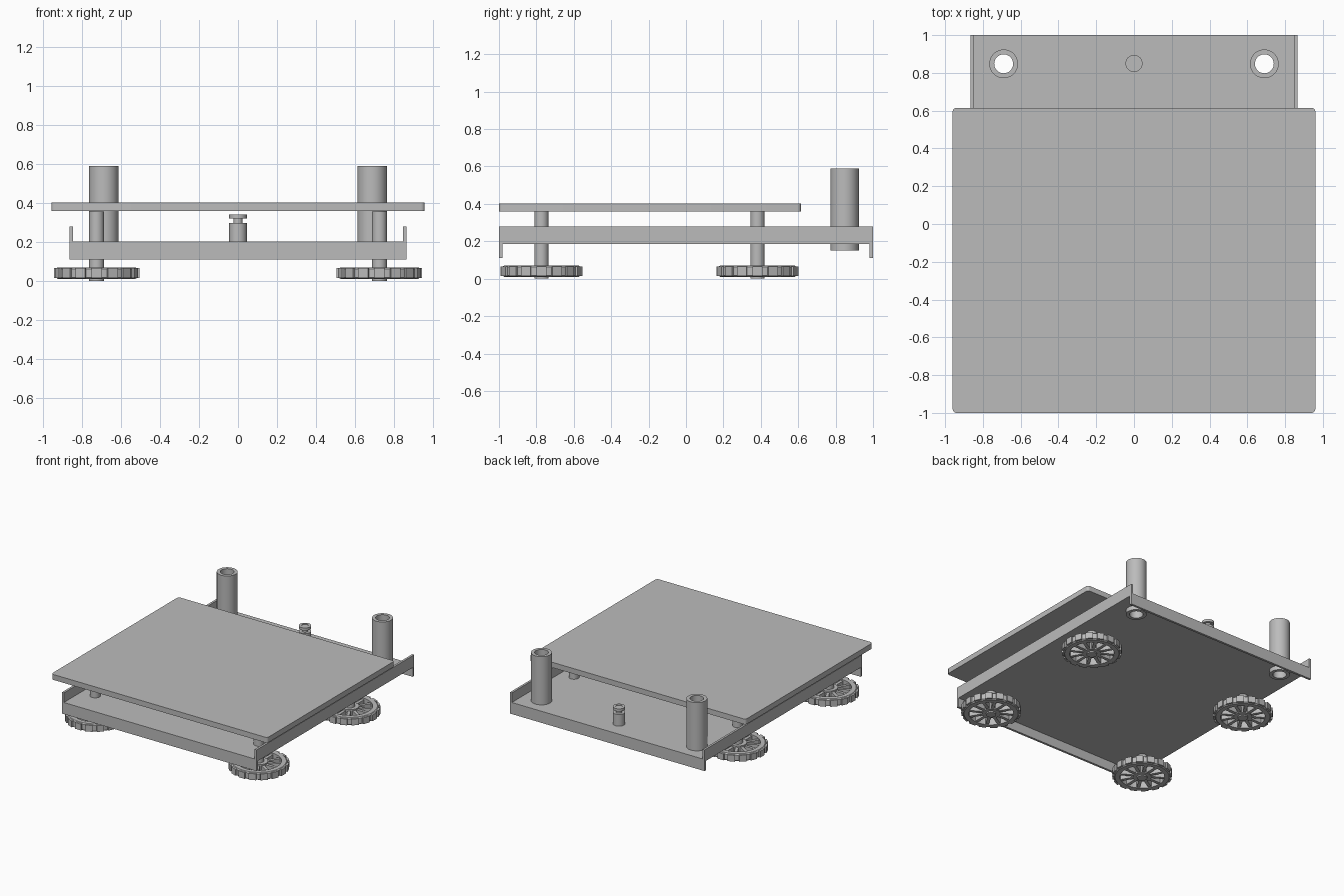
import bpy, bmesh, math
from mathutils import Matrix, Vector

cube = bpy.data.objects.get("Cube")
if cube:
    bpy.data.objects.remove(cube, do_unlink=True)

grey = bpy.data.materials.new("plain_grey")
grey.use_nodes = True
tone = (0.5, 0.5, 0.5, 1)
grey.diffuse_color = tone
grey.node_tree.nodes["Principled BSDF"].inputs["Base Color"].default_value = tone


def finish(name, bm, smooth=False):
    bmesh.ops.recalc_face_normals(bm, faces=bm.faces)
    mesh = bpy.data.meshes.new(name)
    bm.to_mesh(mesh)
    bm.free()
    mesh.materials.append(grey)
    obj = bpy.data.objects.new(name, mesh)
    bpy.context.collection.objects.link(obj)
    if smooth:
        bpy.ops.object.select_all(action='DESELECT')
        obj.select_set(True)
        bpy.context.view_layer.objects.active = obj
        bpy.ops.object.shade_smooth_by_angle(angle=math.radians(30))
    return obj


def add_box(bm, low, high, turn=0.0):
    """Box between two corners, then turned about the z axis."""
    low, high = Vector(low), Vector(high)
    matrix = (Matrix.Rotation(turn, 4, 'Z') @ Matrix.Translation((low + high) / 2)
              @ Matrix.Diagonal((*(high - low), 1)))
    bmesh.ops.create_cube(bm, size=1, matrix=matrix)


def add_lathe(bm, profile, steps=48, closed=False):
    """Revolve (radius, z) points; closed profiles make rings, open ones get end caps."""
    rings = []
    for r, z in profile:
        rings.append([bm.verts.new((r * math.cos(math.tau * i / steps),
                                    r * math.sin(math.tau * i / steps), z))
                      for i in range(steps)])
    pairs = list(zip(rings, rings[1:]))
    if closed:
        pairs.append((rings[-1], rings[0]))
    else:
        bm.faces.new(rings[0])
        bm.faces.new(rings[-1])
    for a, b in pairs:
        for i in range(steps):
            j = (i + 1) % steps
            bm.faces.new((a[i], a[j], b[j], b[i]))


def ring(inner, outer, low, high):
    return [(inner, low), (outer, low), (outer, high), (inner, high)]


def lathe(name, profile, location, **options):
    bm = bmesh.new()
    add_lathe(bm, profile, **options)
    obj = finish(name, bm, True)
    obj.location = location
    return obj


# Build plate with slightly rounded corners
bm = bmesh.new()
add_box(bm, (-0.96, -1, 0.36), (0.96, 0.615, 0.403))
uprights = [e for e in bm.edges if abs(e.verts[0].co.z - e.verts[1].co.z) > 0.01]
bmesh.ops.bevel(bm, geom=uprights, offset=0.02, segments=4, affect='EDGES', profile=0.5)
finish("top_plate", bm, True)

# Carriage sheet, drilled for the bearing tubes
W, T, Z = 0.865, 0.018, 0.185
TUBE_X, TUBE_Y = 0.69, 0.848
bm = bmesh.new()
add_box(bm, (-W, -1, Z), (W, 1, Z + T))
sheet = finish("carriage_sheet", bm)
bm = bmesh.new()
for side in (-1, 1):
    bmesh.ops.create_cone(bm, cap_ends=True, segments=48, radius1=0.07, radius2=0.07,
                          depth=0.2, matrix=Matrix.Translation((side * TUBE_X, TUBE_Y, Z)))
cutter = finish("tube_hole_cutter", bm)
cutter.hide_render = True
cut = sheet.modifiers.new("tube_holes", 'BOOLEAN')
cut.object = cutter
cut.operation = 'DIFFERENCE'
cut.solver = 'EXACT'
bpy.ops.object.select_all(action='DESELECT')
sheet.select_set(True)
bpy.context.view_layer.objects.active = sheet
bpy.ops.object.modifier_apply(modifier=cut.name)
bpy.data.objects.remove(cutter, do_unlink=True)

# Folded flanges: up along the sides, down at front and back
for name, side in (("left", 1), ("right", -1)):
    bm = bmesh.new()
    x1, x2 = sorted((side * W, side * (W - T)))
    add_box(bm, (x1, -1, Z), (x2, 1, 0.28))
    finish(name + "_flange", bm)
for name, side in (("back", 1), ("front", -1)):
    bm = bmesh.new()
    y1, y2 = sorted((side, side * (1 - T)))
    add_box(bm, (-W, y1, 0.11), (W, y2, Z + T))
    finish(name + "_flange", bm)

# Linear bearing tubes
for name, side in (("left", 1), ("right", -1)):
    lathe(name + "_bearing_tube", ring(0.05, 0.076, 0.15, 0.59),
          (side * TUBE_X, TUBE_Y, 0), closed=True)

# Lead screw nut: body, neck, cap and screw end
lathe("screw_nut", [(0.045, 0.2), (0.045, 0.297), (0.023, 0.297), (0.023, 0.321),
                    (0.045, 0.321), (0.045, 0.342), (0.025, 0.342), (0.025, 0.338)],
      (0, 0.85, 0))

# Levelling posts and thumb wheels
TEETH, SPOKES = 16, 12
for y, end in ((-0.773, "front"), (0.382, "back")):
    for x, side in ((0.727, "left"), (-0.727, "right")):
        label = end + "_" + side
        lathe(label + "_post", [(0.038, 0.003), (0.038, 0.361)], (x, y, 0), steps=32)
        bm = bmesh.new()
        add_lathe(bm, [(0.165, 0.01), (0.2, 0.01), (0.21, 0.018), (0.21, 0.062),
                       (0.2, 0.07), (0.165, 0.07)], closed=True)
        add_lathe(bm, ring(0.036, 0.068, 0.01, 0.07), steps=32, closed=True)
        for i in range(SPOKES):
            add_box(bm, (0.06, -0.012, 0.015), (0.17, 0.012, 0.06), math.tau * i / SPOKES)
        for i in range(TEETH):
            add_box(bm, (0.195, -0.027, 0.015), (0.22, 0.027, 0.066), math.tau * i / TEETH)
        wheel = finish(label + "_thumb_wheel", bm, True)
        wheel.location = (x, y, 0)

# Rest the posts on the ground plane
for obj in bpy.context.collection.objects:
    if obj.name.endswith("_post"):
        obj.location.z = -0.003
